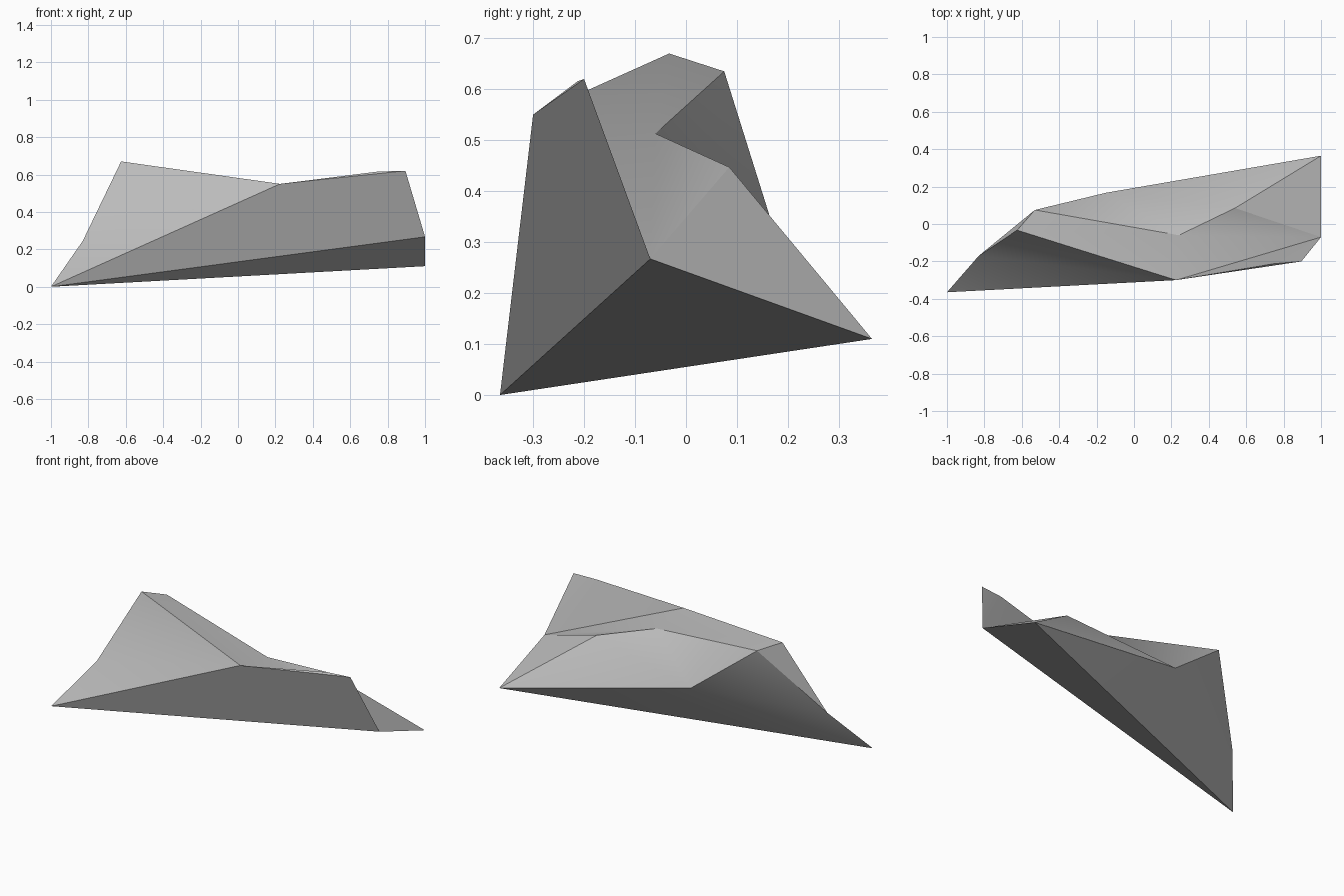
import bpy, bmesh, math

if "Cube" in bpy.data.objects:
    bpy.data.objects.remove(bpy.data.objects["Cube"])

# Corner points of the faceted boulder
P = {
    "left_tip": (-1.0, -0.365, 0.0),
    "right_tip": (1.0, 0.365, 0.11),
    "right_notch": (1.0, -0.07, 0.267),
    "fin_top": (0.895, -0.2, 0.62),
    "fin_back": (0.75, -0.212, 0.616),
    "front_ridge": (0.225, -0.3, 0.55),
    "peak": (-0.625, -0.033, 0.67),
    "peak_back": (-0.53, 0.075, 0.635),
    "left_shoulder": (-0.83, -0.17, 0.245),
    "saddle": (0.24, -0.06, 0.513),
    "rear_ridge": (0.54, 0.085, 0.447),
    "rear_bulge": (-0.15, 0.167, 0.342),
}

# Facets, grouped by side
F = [
    # front wall and thin fin
    "left_tip right_notch fin_top front_ridge",
    "front_ridge fin_top fin_back",
    "front_ridge fin_back right_notch",
    "fin_back fin_top right_notch",
    # underside
    "left_tip right_tip right_notch",
    "left_tip rear_bulge right_tip",
    "left_tip left_shoulder rear_bulge",
    # left end
    "left_tip front_ridge left_shoulder",
    "left_shoulder front_ridge peak",
    "left_shoulder peak peak_back",
    "left_shoulder peak_back rear_bulge",
    # top
    "peak front_ridge saddle peak_back",
    "front_ridge right_notch saddle",
    "right_notch rear_ridge saddle",
    "right_notch right_tip rear_ridge",
    # back
    "peak_back saddle rear_bulge",
    "rear_bulge saddle rear_ridge",
    "rear_bulge rear_ridge right_tip",
]

bm = bmesh.new()
verts = {name: bm.verts.new(co) for name, co in P.items()}
for f in F:
    bm.faces.new([verts[n] for n in f.split()])
bmesh.ops.recalc_face_normals(bm, faces=bm.faces[:])

mesh = bpy.data.meshes.new("boulder")
bm.to_mesh(mesh)
bm.free()
rock = bpy.data.objects.new("boulder", mesh)
bpy.context.collection.objects.link(rock)

# Single stone colour
stone = bpy.data.materials.new("grey_stone")
stone.diffuse_color = (0.5, 0.5, 0.5, 1.0)
stone.use_nodes = True
stone.node_tree.nodes["Principled BSDF"].inputs["Base Color"].default_value = stone.diffuse_color
mesh.materials.append(stone)

# Soft shading across gentle folds, crisp main edges
bpy.context.view_layer.objects.active = rock
rock.select_set(True)
bpy.ops.object.shade_smooth_by_angle(angle=math.radians(30))
